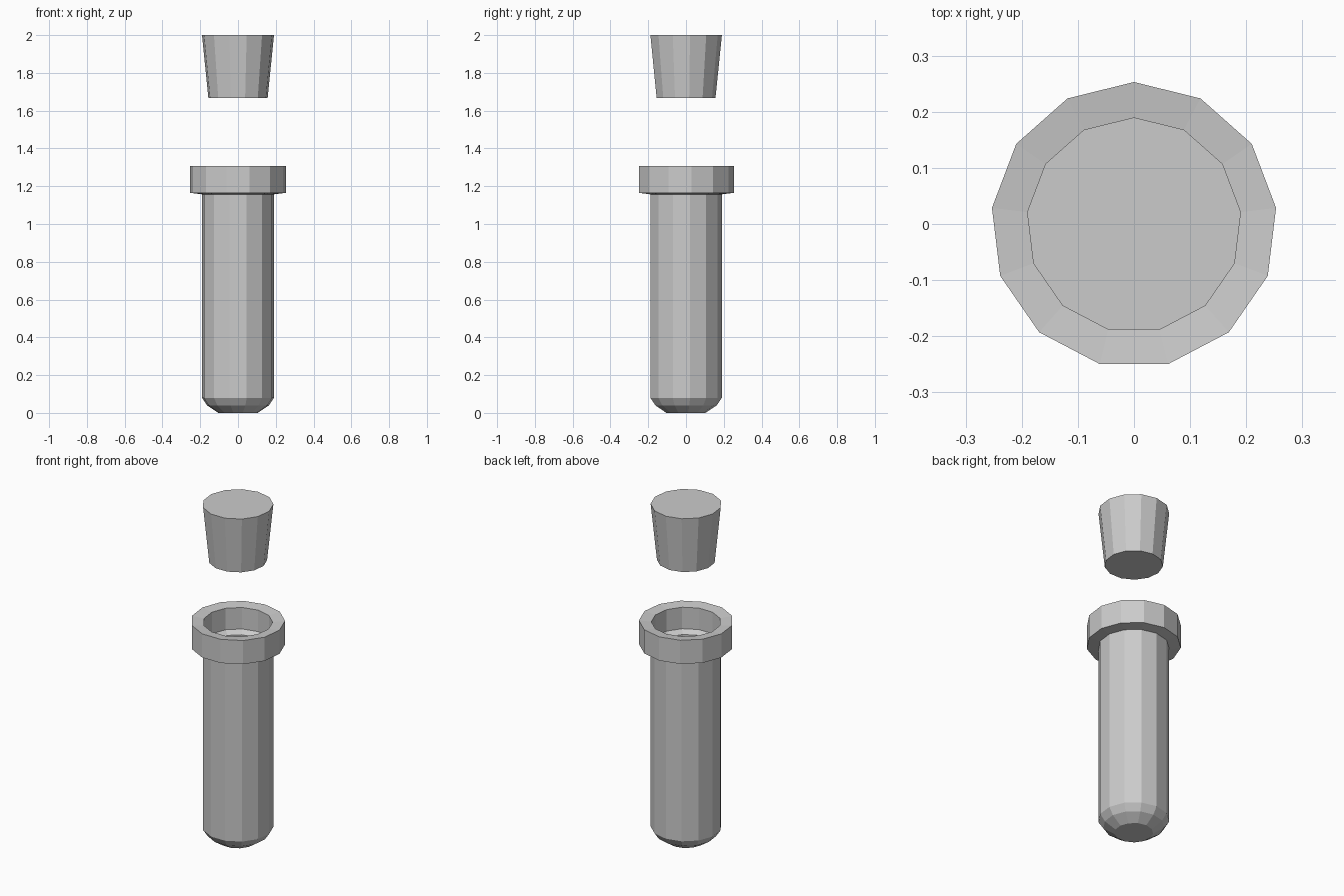
import bpy
import bmesh
from math import sin, cos, tau

cube = bpy.data.objects.get("Cube")
if cube:
    bpy.data.objects.remove(cube, do_unlink=True)

SIDES = 13
CENTRE_Y = -0.002

grey = bpy.data.materials.new("light_grey")
grey.use_nodes = True
colour = (0.6, 0.6, 0.6, 1)
grey.diffuse_color = colour
grey.node_tree.nodes["Principled BSDF"].inputs["Base Color"].default_value = colour


def lathe(name, profile):
    """Spin (radius, height) points into a faceted solid, capping both ends."""
    bm = bmesh.new()
    rings = []
    for r, z in profile:
        angles = [tau * i / SIDES for i in range(SIDES)]
        rings.append([bm.verts.new((r * sin(a), r * cos(a), z)) for a in angles])
    for low, high in zip(rings, rings[1:]):
        for i in range(SIDES):
            j = (i + 1) % SIDES
            bm.faces.new((low[i], low[j], high[j], high[i]))
    bm.faces.new(rings[0])
    bm.faces.new(rings[-1])
    bmesh.ops.recalc_face_normals(bm, faces=bm.faces)
    mesh = bpy.data.meshes.new(name)
    bm.to_mesh(mesh)
    bm.free()
    mesh.materials.append(grey)
    obj = bpy.data.objects.new(name, mesh)
    obj.location.y = CENTRE_Y
    bpy.context.collection.objects.link(obj)
    return obj


# Hollow tube: rounded base, outer wall, collar, then down the inside
lathe("tube", [
    (0.105, 0), (0.165, 0.04), (0.192, 0.08), (0.192, 1.157),
    (0.255, 1.165), (0.255, 1.306), (0.188, 1.298),
    (0.188, 1.17), (0.157, 1.15),
    (0.157, 0.095), (0.138, 0.07), (0.09, 0.04),
])

# Tapered stopper floating above the mouth
lathe("stopper", [(0.158, 1.667), (0.192, 2)])
